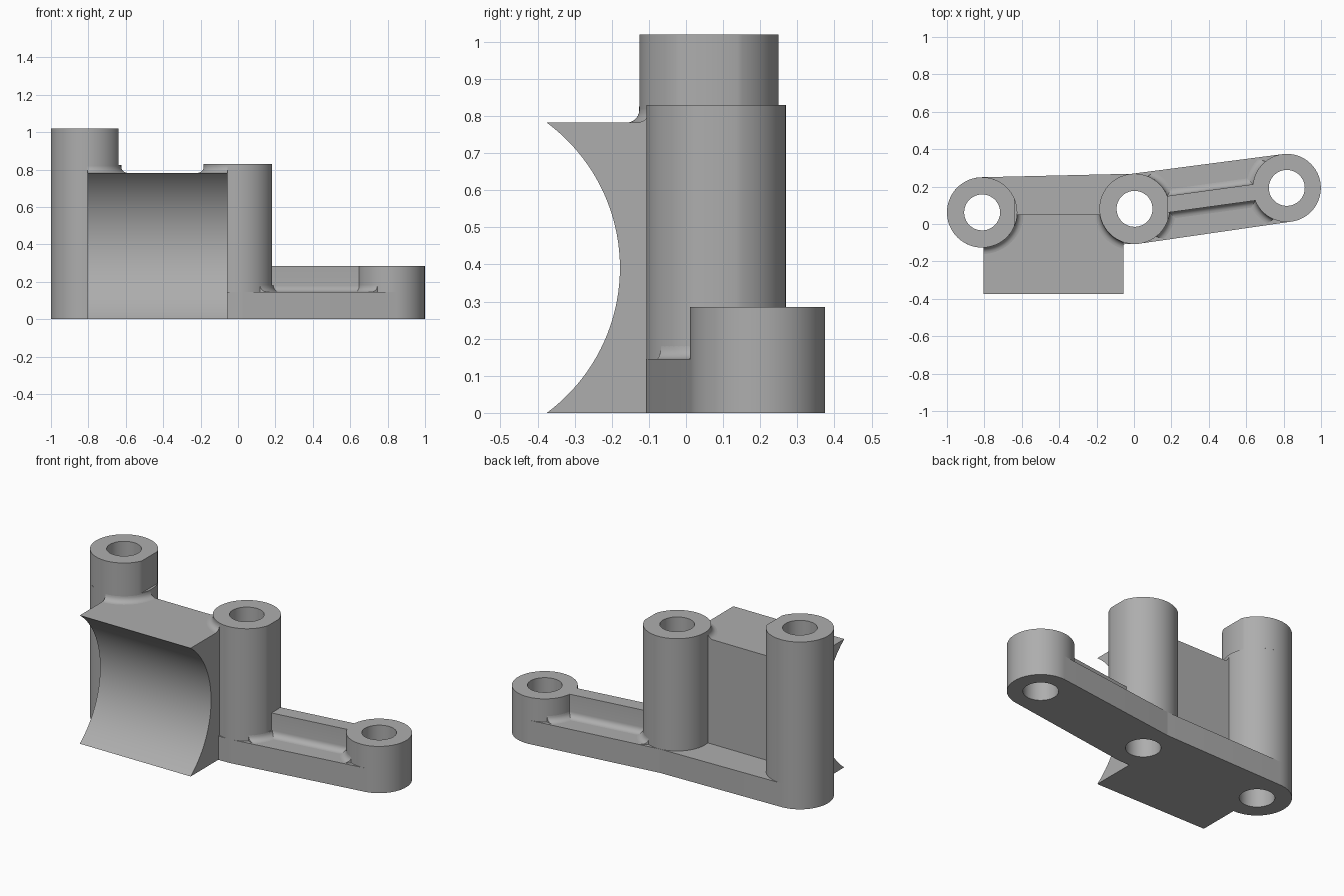
import bpy, bmesh, math
from mathutils import Vector, Matrix
from mathutils.geometry import convex_hull_2d

cube = bpy.data.objects.get("Cube")
if cube:
    bpy.data.objects.remove(cube, do_unlink=True)

metal = bpy.data.materials.new("cast_grey")
metal.use_nodes = True
grey = (0.42, 0.42, 0.42, 1)
metal.diffuse_color = grey
metal.node_tree.nodes["Principled BSDF"].inputs["Base Color"].default_value = grey

LEFT, MID, RIGHT = Vector((-0.812, 0.062)), Vector((0.003, 0.081)), Vector((0.817, 0.193))
R, R_END, HOLE, FLOOR, BLOCK_TOP = 0.188, 0.182, 0.096, 0.145, 0.782


def finish(name, bm, matrix=Matrix()):
    bmesh.ops.recalc_face_normals(bm, faces=bm.faces)
    mesh = bpy.data.meshes.new(name)
    bm.to_mesh(mesh)
    bm.free()
    mesh.transform(matrix)
    mesh.materials.append(metal)
    obj = bpy.data.objects.new(name, mesh)
    bpy.context.collection.objects.link(obj)
    return obj


def prism(name, outline, low, high, matrix=Matrix()):
    bm = bmesh.new()
    face = bm.faces.new([bm.verts.new((x, y, low)) for x, y in outline])
    side = bmesh.ops.extrude_face_region(bm, geom=[face])["geom"]
    verts = [v for v in side if isinstance(v, bmesh.types.BMVert)]
    bmesh.ops.translate(bm, verts=verts, vec=(0, 0, high - low))
    return finish(name, bm, matrix)


def circle(c, r, n=72):
    return [c + Vector((math.cos(a), math.sin(a))) * r
            for a in (2 * math.pi * i / n for i in range(n))]


def link_outline(c1, r1, c2, r2):
    pts = circle(c1, r1) + circle(c2, r2)
    return [pts[i] for i in convex_hull_2d(pts)]


def boss_outline(c, r, flat_x):
    # circle with a chord cut off on its left (+x) side
    d = flat_x - c.x
    a = math.acos(d / r)
    return [c + Vector((math.cos(t), math.sin(t))) * r
            for t in (a + (2 * math.pi - 2 * a) * i / 64 for i in range(65))]


def fillet_ring(name, c, r, z, f):
    # concave collar where a boss meets a flat face
    arc = [math.pi / 2 * i / 6 for i in range(7)]
    section = [(r + f * (1 - math.sin(t)), z + f * (1 - math.cos(t))) for t in arc]
    section += [(r - 0.02, z + f), (r - 0.02, z - 0.01), (r + f, z - 0.01)]
    bm = bmesh.new()
    rings = [[bm.verts.new((p.x, p.y, h)) for p in circle(c, q)] for q, h in section]
    for a, b in zip(rings, rings[1:] + rings[:1]):
        for i in range(len(a)):
            j = (i + 1) % len(a)
            bm.faces.new((a[i], a[j], b[j], b[i]))
    return finish(name, bm)


def boolean(obj, tool, operation):
    mod = obj.modifiers.new(operation, 'BOOLEAN')
    mod.operation, mod.object, mod.solver = operation, tool, 'EXACT'
    bpy.context.view_layer.objects.active = obj
    bpy.ops.object.modifier_apply(modifier=mod.name)


# Flat base arms
base_a = prism("base_arm_right", link_outline(LEFT, R, MID, R), 0, FLOOR)
base_b = prism("base_arm_left", link_outline(MID, R, RIGHT, R_END), 0, FLOOR)

# Upright bosses
tall_foot = prism("tall_boss_lower", circle(LEFT, R), FLOOR, 0.825)
tall_top = prism("tall_boss_upper", boss_outline(LEFT, R, -0.64), 0.825, 1.02)
middle = prism("middle_boss", boss_outline(MID, R, 0.183), FLOOR, 0.83)
short = prism("short_boss", circle(RIGHT, R_END), FLOOR, 0.285)

# Saddle block with a hollow cylindrical front, swept along x
half = BLOCK_TOP / 2
depth = 0.197
radius = (half ** 2 + depth ** 2) / (2 * depth)
spread = math.asin(half / radius)
axis_y = -0.178 - radius
profile = [(0.05, 0)]
for i in range(41):
    t = -spread + 2 * spread * i / 40
    profile.append((axis_y + radius * math.cos(t), half + radius * math.sin(t)))
profile.append((0.05, BLOCK_TOP))
yz_to_world = Matrix(((0, 0, 1, 0), (1, 0, 0, 0), (0, 1, 0, 0), (0, 0, 0, 1)))
block = prism("saddle_block", profile, -0.805, -0.057, yz_to_world)

# Stiffening rib with filleted foot
along = (RIGHT - MID).normalized()
arc = [math.pi / 2 * i / 6 for i in range(7)]
web, foot = 0.044, 0.035
side = [(web + foot * (1 - math.sin(t)), FLOOR + foot * (1 - math.cos(t))) for t in arc]
outline = [(web + foot, FLOOR - 0.02)] + side + [(web, 0.285)]
outline += [(-x, z) for x, z in reversed(outline)]
to_arm = Matrix(((-along.y, 0, along.x, MID.x), (along.x, 0, along.y, MID.y),
                 (0, 1, 0, 0), (0, 0, 0, 1)))
rib = prism("stiffening_rib", outline, 0.14, (RIGHT - MID).length - 0.14, to_arm)

# Fillet collars, trimmed to the face they blend into
arm_clip = prism("arm_clip", link_outline(MID + along * R, R, RIGHT - along * R, R_END), 0, 0.5)
block_clip = prism("block_clip", [(-0.805, -0.37), (-0.057, -0.37), (-0.057, 0.05), (-0.805, 0.05)], 0.5, 1)
collars = []
for name, c, r, z, clip in (("tall_boss_fillet", LEFT, R, BLOCK_TOP, block_clip),
                            ("middle_boss_top_fillet", MID, R, BLOCK_TOP, block_clip),
                            ("middle_boss_foot_fillet", MID, R, FLOOR, arm_clip),
                            ("short_boss_foot_fillet", RIGHT, R_END, FLOOR, arm_clip)):
    collar = fillet_ring(name, c, r, z, 0.035)
    boolean(collar, clip, 'INTERSECT')
    collars.append(collar)

# Through holes
bores = [prism("bore_cutter", circle(c, HOLE), -0.2, 1.2) for c in (LEFT, MID, RIGHT)]
cuts = {0: (base_a, tall_foot, tall_top, block), 1: (base_a, base_b, middle, block),
        2: (base_b, short)}
for i, parts in cuts.items():
    for part in parts:
        boolean(part, bores[i], 'DIFFERENCE')
for helper in bores + [arm_clip, block_clip]:
    bpy.data.objects.remove(helper, do_unlink=True)

# Smooth round walls, keep sharp edges
bpy.ops.object.select_all(action='DESELECT')
for obj in [base_a, base_b, tall_foot, tall_top, middle, short, block, rib] + collars:
    obj.select_set(True)
    bpy.context.view_layer.objects.active = obj
bpy.ops.object.shade_smooth_by_angle(angle=math.radians(30))
